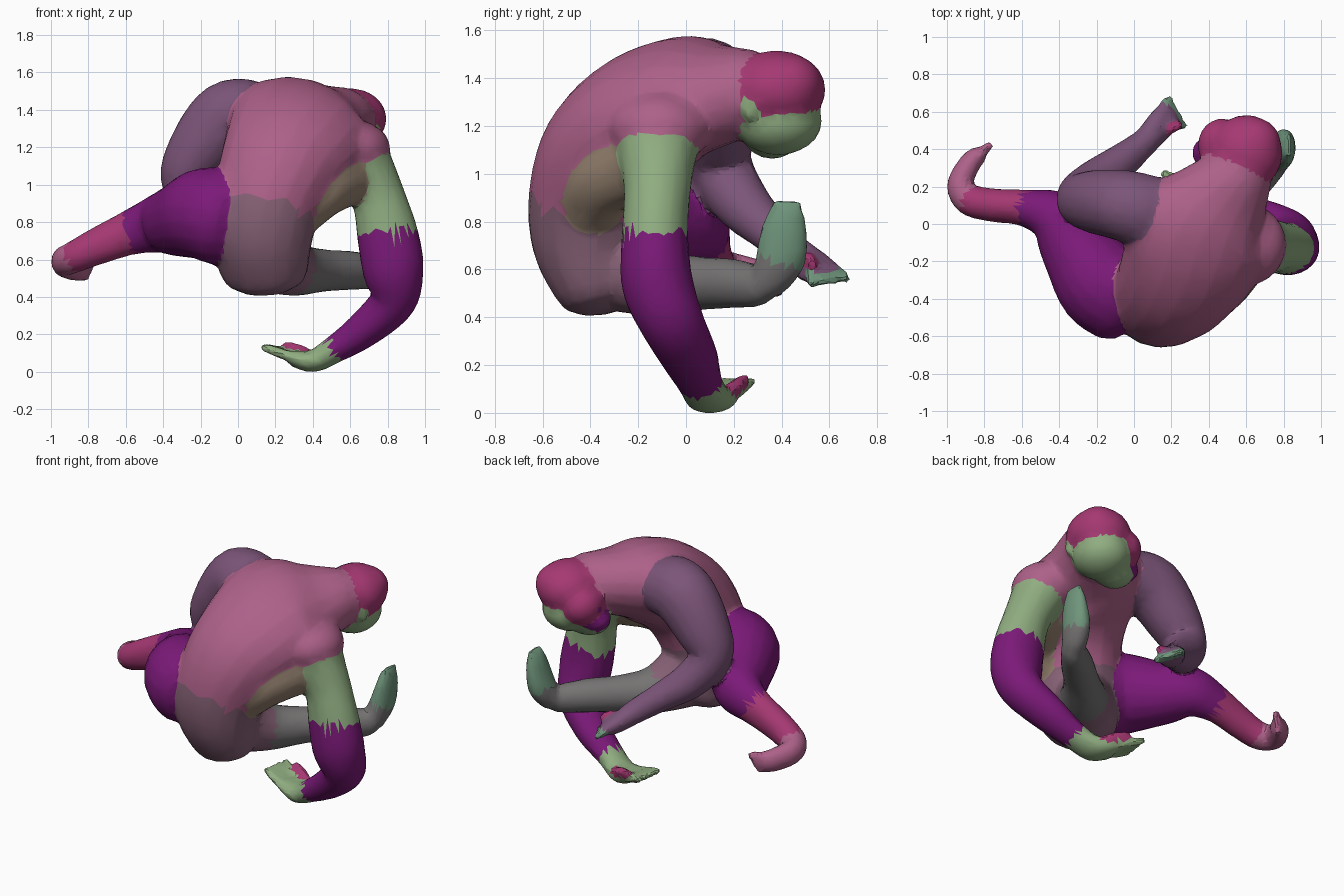
import bpy, bmesh, math
from mathutils import Vector, Matrix
from mathutils.bvhtree import BVHTree

if "Cube" in bpy.data.objects:
    bpy.data.objects.remove(bpy.data.objects["Cube"])

PALETTE = {
    "rose":   (0.42, 0.12, 0.25, 1), "mauve": (0.24, 0.12, 0.18, 1),
    "violet": (0.20, 0.01, 0.19, 1), "plum":  (0.20, 0.09, 0.19, 1),
    "leaf":   (0.28, 0.42, 0.22, 1), "sand":  (0.30, 0.22, 0.16, 1),
    "slate":  (0.18, 0.17, 0.17, 1), "pink":  (0.38, 0.04, 0.17, 1),
    "teal":   (0.16, 0.30, 0.20, 1),
}
NAMES = list(PALETTE)
SIDES = 18
bm = bmesh.new()          # all body masses are collected here, then fused


def spline(p, t):
    """Catmull-Rom value of the point list p at parameter t."""
    i = min(int(t), len(p) - 2)
    u = t - i
    a, b, c, d = p[max(i - 1, 0)], p[i], p[i + 1], p[min(i + 2, len(p) - 1)]
    return [0.5 * (2 * q + (r - o) * u + (2 * o - 5 * q + 4 * r - s) * u * u
            + (3 * q - o - 3 * r + s) * u ** 3) for o, q, r, s in zip(a, b, c, d)]


def limb(points, hint, colours):
    """Rounded tube through (x, y, z, width along hint, other width).
    colours: {first control point: colour name}."""
    n = (len(points) - 1) * 5
    samples = [spline(points, i / 5) for i in range(n + 1)]
    pos = [Vector(s[:3]) for s in samples]
    rings = []
    for i, s in enumerate(samples):
        tan = (pos[min(i + 1, n)] - pos[max(i - 1, 0)]).normalized()
        side = Vector(hint)
        side = (side - tan * side.dot(tan)).normalized()
        rings.append((pos[i], tan, side, s[3], s[4], i / 5))

    def cap(ring, sign):
        c, tan, side, a, b, t = ring
        return [(c + tan * sign * 0.6 * min(a, b) * math.sin(w), tan, side,
                 a * math.cos(w), b * math.cos(w), t) for w in (0.5, 1.0, 1.4)]
    rings = cap(rings[0], -1)[::-1] + rings + cap(rings[-1], 1)

    loops = []
    for c, tan, side, a, b, t in rings:
        other = tan.cross(side)
        loops.append([bm.verts.new(c + side * a * math.cos(k * math.tau / SIDES)
                      + other * b * math.sin(k * math.tau / SIDES)) for k in range(SIDES)])
    for j in range(len(loops) - 1):
        key = max(k for k in colours if k <= rings[j][5] + 1e-6)
        for k in range(SIDES):
            m = (k + 1) % SIDES
            f = bm.faces.new((loops[j][k], loops[j][m], loops[j + 1][m], loops[j + 1][k]))
            f.material_index = NAMES.index(colours[key])
    for loop, key in ((loops[0], min(colours)), (loops[-1], max(colours))):
        bm.faces.new(loop).material_index = NAMES.index(colours[key])


def mass(centre, radii, colour, turn=0):
    """Ellipsoid, turned about z."""
    mat = Matrix.Translation(centre) @ Matrix.Rotation(turn, 4, 'Z') @ Matrix.Diagonal((*radii, 1))
    made = bmesh.ops.create_icosphere(bm, subdivisions=3, radius=1, matrix=mat)
    for f in {f for v in made["verts"] for f in v.link_faces}:
        f.material_index = NAMES.index(colour)


def digits(base, tip, spread, count, r, colour):
    """Row of fingers or toes fanned along the spread vector."""
    base, tip, spread = Vector(base), Vector(tip), Vector(spread)
    for i in range(count):
        off = spread * (i / (count - 1) - 0.5)
        mid = base.lerp(tip, 0.5) + off
        limb([(*(base + off * 0.9), r, r), (*mid, r, r), (*(tip + off * 1.1), r * 0.8, r * 0.8)],
             spread, {0: colour})


# torso, bent forward from the pelvis to the neck
limb([(.14, -.35, .55, .24, .20), (.13, -.39, .72, .27, .25), (.15, -.39, .90, .29, .27),
      (.22, -.33, 1.10, .33, .28), (.30, -.20, 1.24, .38, .275), (.36, -.03, 1.32, .40, .26),
      (.46, .12, 1.34, .29, .21), (.57, .27, 1.36, .19, .18)],
     (.75, -.2, -.25), {0: "mauve", 2: "rose"})
# right shoulder and the side muscle running into it
limb([(.31, -.40, .88, .15, .14), (.45, -.35, .99, .15, .14), (.58, -.20, 1.07, .17, .14)],
     (0, 0, 1), {0: "sand"})
mass((.60, -.11, 1.21), (.215, .22, .16), "rose")

# head: skull, crest, side of skull, face, muzzle, brow, ear
mass((.60, .38, 1.37), (.195, .205, .165), "pink")
mass((.64, .43, 1.39), (.145, .14, .13), "pink")
mass((.47, .42, 1.30), (.13, .145, .13), "pink")
mass((.58, .385, 1.24), (.175, .185, .145), "leaf")
mass((.47, .36, 1.18), (.14, .12, .10), "leaf", 0.2)
mass((.40, .38, 1.20), (.09, .09, .07), "violet")
mass((.42, .44, 1.29), (.07, .09, .05), "violet", -0.5)
mass((.73, .27, 1.29), (.035, .035, .055), "leaf")

# right arm, hooked down and inward under the body
limb([(.67, -.12, 1.12, .17, .16), (.75, -.12, .95, .14, .145), (.80, -.13, .75, .14, .165),
      (.83, -.12, .56, .15, .165), (.83, -.06, .40, .135, .125), (.68, .015, .25, .12, .10),
      (.52, .06, .14, .095, .075), (.40, .10, .075, .10, .06), (.30, .13, .09, .10, .045)],
     (0, 1, 0), {0: "leaf", 2: "violet", 6: "leaf"})
digits((.30, .13, .095), (.145, .19, .15), (.02, .15, 0), 4, .028, "leaf")
limb([(.40, .17, .10, .03, .03), (.32, .22, .14, .03, .03), (.25, .25, .16, .022, .022)],
     (0, 0, 1), {0: "pink"})

# left arm, elbow out to the side and hand reaching forward
limb([(.08, .06, 1.39, .20, .19), (-.06, .10, 1.37, .19, .20), (-.21, .12, 1.20, .17, .17),
      (-.285, .14, 1.05, .14, .13), (-.20, .23, .90, .12, .115), (-.06, .34, .79, .095, .09),
      (.06, .44, .70, .075, .075), (.14, .53, .63, .085, .06), (.19, .58, .60, .085, .045)],
     (0, 1, 0), {0: "plum"})
digits((.19, .58, .60), (.235, .60, .565), (-.07, .13, .02), 4, .025, "teal")
limb([(.14, .50, .65, .03, .03), (.20, .51, .665, .028, .028), (.25, .53, .64, .022, .022)],
     (0, 0, 1), {0: "pink"})

# left leg, stretched out sideways
limb([(-.07, -.38, .84, .26, .26), (-.18, -.31, .86, .25, .25), (-.31, -.13, .83, .20, .195),
      (-.42, .03, .81, .16, .15), (-.58, .085, .76, .12, .10), (-.75, .10, .69, .10, .09),
      (-.88, .13, .63, .085, .085), (-.93, .21, .605, .08, .07), (-.88, .32, .58, .075, .06),
      (-.83, .37, .57, .065, .05)],
     (0, 0, 1), {0: "violet", 4: "pink", 6: "rose"})
digits((-.84, .36, .57), (-.79, .41, .57), (.04, .03, .09), 4, .027, "rose")

# right leg, folded forward with the foot upright
limb([(.16, -.30, .66, .23, .20), (.30, -.12, .57, .15, .15), (.45, .04, .56, .115, .11),
      (.60, .18, .56, .105, .10), (.72, .29, .55, .09, .08), (.76, .33, .55, .07, .07)],
     (0, 0, 1), {0: "mauve", 1: "slate"})
limb([(.76, .34, .56, .08, .07), (.79, .395, .66, .105, .07), (.81, .41, .77, .10, .055),
      (.82, .42, .86, .075, .04)], (0, 1, 0), {0: "slate", 1: "teal"})
digits((.82, .42, .85), (.83, .42, .90), (0, .08, 0), 4, .024, "teal")

# fuse all masses into one skin with a light facet
bmesh.ops.triangulate(bm, faces=bm.faces[:])
bmesh.ops.recalc_face_normals(bm, faces=bm.faces[:])
bm.faces.index_update()
bm.faces.ensure_lookup_table()
raw = bpy.data.meshes.new("crouching_body")
bm.to_mesh(raw)
body = bpy.data.objects.new("crouching_body", raw)
bpy.context.collection.objects.link(body)
remesh = body.modifiers.new("fuse", 'REMESH')
remesh.mode = 'VOXEL'
remesh.voxel_size = 0.016
soft = body.modifiers.new("soften", 'SMOOTH')
soft.factor, soft.iterations = 0.5, 6
thin = body.modifiers.new("facet", 'DECIMATE')
thin.ratio = 0.12
deps = bpy.context.evaluated_depsgraph_get()
skin = bpy.data.meshes.new_from_object(body.evaluated_get(deps))
body.modifiers.clear()
body.data = skin

# colour each face after the nearest mass
skin.materials.clear()
for name in NAMES:
    mat = bpy.data.materials.new(name)
    mat.diffuse_color = PALETTE[name]
    mat.use_nodes = True
    mat.node_tree.nodes["Principled BSDF"].inputs["Base Color"].default_value = mat.diffuse_color
    skin.materials.append(mat)
tree = BVHTree.FromBMesh(bm)
for p in skin.polygons:
    hit = tree.find_nearest(p.center)
    p.material_index = bm.faces[hit[2]].material_index
bm.free()

# rest on the ground and shade
low = min(v.co.z for v in skin.vertices)
skin.transform(Matrix.Translation((0, 0, -low)))
bpy.context.view_layer.objects.active = body
body.select_set(True)
bpy.ops.object.shade_smooth_by_angle(angle=math.radians(20))
